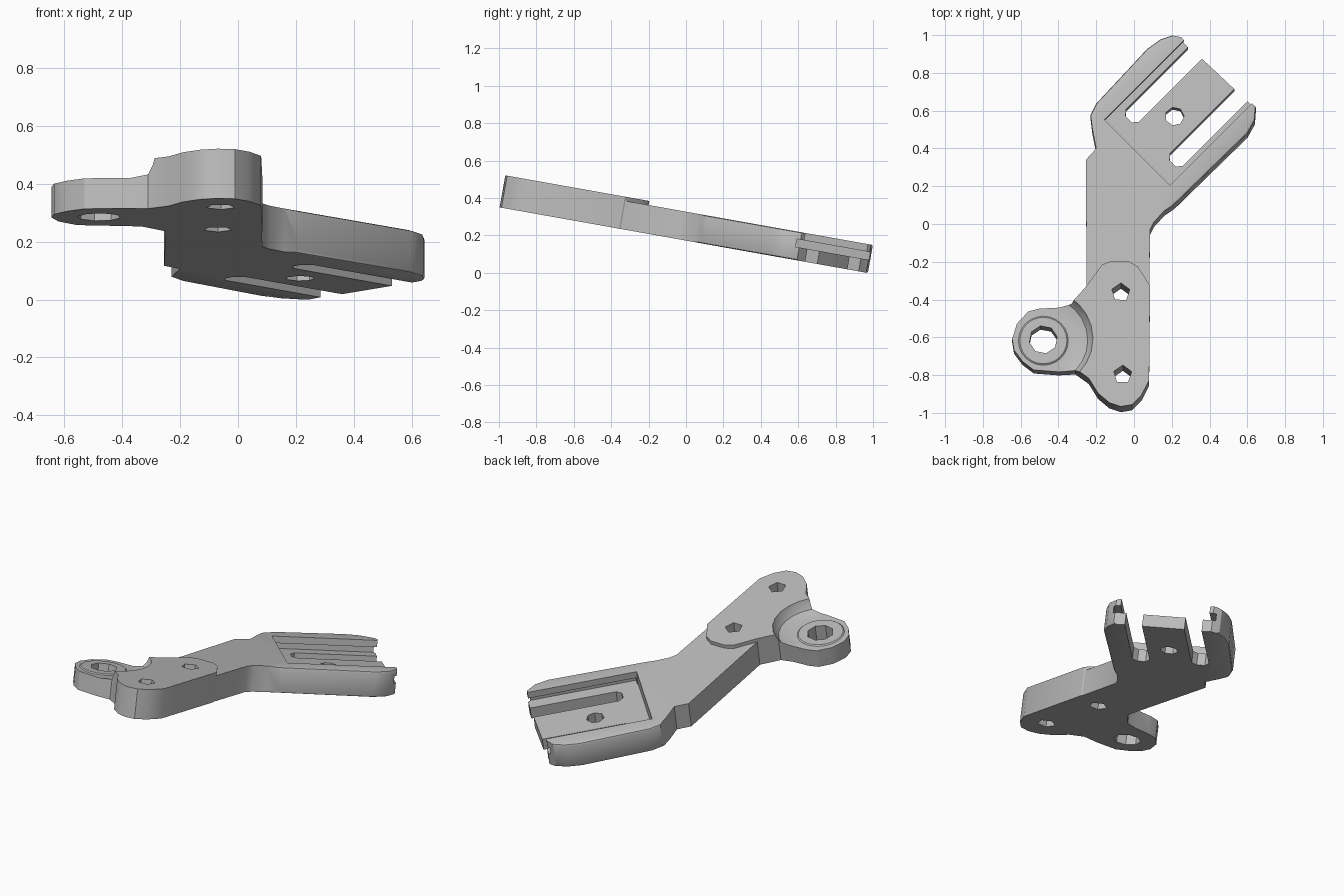
import bpy, bmesh, math
from mathutils import Matrix, Vector

if "Cube" in bpy.data.objects:
    bpy.data.objects.remove(bpy.data.objects["Cube"], do_unlink=True)

TILT = math.radians(10.1)
BODY, PAD, FLOOR = 0.152, 0.174, 0.07
R2 = math.sqrt(0.5)


def flat(x, y):
    """Plan position to position in the untilted plate."""
    return x, (y - 0.027) / 0.985


def fork(p, q):
    """Along / across the diagonal fork to plan position."""
    return (p - q) * R2, (p + q) * R2


def finish(bm, name):
    bmesh.ops.recalc_face_normals(bm, faces=bm.faces[:])
    mesh = bpy.data.meshes.new(name)
    bm.to_mesh(mesh)
    bm.free()
    ob = bpy.data.objects.new(name, mesh)
    bpy.context.collection.objects.link(ob)
    return ob


def prism(name, outline, low, high, edge_rule=None):
    bm = bmesh.new()
    base = bm.faces.new([bm.verts.new((*flat(x, y), low)) for x, y in outline])
    new = bmesh.ops.extrude_face_region(bm, geom=[base])["geom"]
    top = [v for v in new if isinstance(v, bmesh.types.BMVert)]
    bmesh.ops.translate(bm, verts=top, vec=(0, 0, high - low))
    if edge_rule:
        chosen = [e for e in bm.edges if edge_rule(e)]
        bmesh.ops.bevel(bm, geom=chosen, offset=0.022, segments=2, profile=0.5,
                        affect='EDGES', clamp_overlap=True)
    return finish(bm, name)


def lathe(name, centre, profile, sides, turn=0.0):
    """Closed solid of stacked rings, given as radius and height."""
    bm = bmesh.new()
    cx, cy = flat(*centre)
    rings = []
    for r, h in profile:
        angles = [turn + math.tau * i / sides for i in range(sides)]
        rings.append([bm.verts.new((cx + r * math.cos(a), cy + r * math.sin(a), h))
                      for a in angles])
    for a, b in zip(rings, rings[1:]):
        for i in range(sides):
            j = (i + 1) % sides
            bm.faces.new((a[i], a[j], b[j], b[i]))
    bm.faces.new(rings[0])
    bm.faces.new(rings[-1])
    return finish(bm, name)


def fork_box(name, p0, p1, q0, q1, low, high):
    corners = [fork(p0, q0), fork(p1, q0), fork(p1, q1), fork(p0, q1)]
    return prism(name, corners, low, high)


def combine(target, other, operation):
    other.hide_render = True
    mod = target.modifiers.new(operation, 'BOOLEAN')
    mod.operation, mod.solver, mod.object = operation, 'EXACT', other
    bpy.context.view_layer.objects.active = target
    bpy.ops.object.modifier_apply(modifier=mod.name)
    bpy.data.objects.remove(other, do_unlink=True)


def outer_fork_edge(e):
    a, b = e.verts
    if abs(a.co.z - b.co.z) > 0.01:
        return False
    m = (a.co + b.co) / 2
    p, q = (m.x + m.y) * R2, (m.y - m.x) * R2
    return p > 0.2 and abs(q - 0.26) > 0.3 and m.x > -0.235


# Stem and forked end
bracket = prism("bracket", [
    (.08, -.4), (.085, -.03), (.105, .01), (.16, .07), (.22, .11), (.6, .48),
    (.64, .55), (.645, .62), (.61, .655), (.53, .73), (.36, .89), (.28, .955),
    (.25, .99), (.2, 1.0), (.14, .98), (.07, .93), (-.2, .64), (-.23, .58),
    (-.22, .5), (-.2, .4), (-.255, .34), (-.25, -.4)], 0, BODY, outer_fork_edge)

# Raised mounting pad with the side ear
pad = prism("mounting_pad", [
    (.085, -.33), (.08, -.83), (.04, -.91), (-.01, -.96), (-.07, -.97),
    (-.13, -.95), (-.19, -.9), (-.24, -.82), (-.31, -.77), (-.4, -.775),
    (-.53, -.765), (-.59, -.72), (-.635, -.66), (-.645, -.6), (-.62, -.52),
    (-.56, -.455), (-.5, -.44), (-.4, -.435), (-.33, -.42), (-.25, -.33),
    (-.17, -.22), (-.12, -.2), (-.03, -.2), (.02, -.23)], 0, PAD)
combine(bracket, pad, 'UNION')

# Scooped seat that lowers the ear and leaves a thin raised ring
seat = lathe("ear_seat_cutter", (-.48, -.61),
             [(.125, .113), (.132, .107), (.2, .107), (.235, .12),
              (.255, .15), (.265, .18), (.265, .3)], 24)
combine(bracket, seat, 'DIFFERENCE')

# Fork pocket and the undercut rails in both arms
combine(bracket, fork_box("pocket_cutter", .28, 1.2, .01, .502, FLOOR, .3), 'DIFFERENCE')
combine(bracket, fork_box("rail_cutter", .285, 1.2, -.03, .54, FLOOR, .112), 'DIFFERENCE')

# Slots on both sides of the tongue, with rounded-off ends
for q0, q1 in ((.045, .14), (.375, .47)):
    ends = [(1.2, q0), (1.2, q1), (.41, q1), (.382, q1 - .025),
            (.382, q0 + .025), (.41, q0)]
    slot = prism("slot_cutter", [fork(p, q) for p, q in ends], -.1, .3)
    combine(bracket, slot, 'DIFFERENCE')

# Bolt holes
for centre, radius, sides, turn in (((-.07, -.365), .05, 5, .3), ((-.06, -.8), .05, 5, .3),
                                    ((-.48, -.605), .075, 8, .2), ((.215, .585), .05, 7, 0)):
    hole = lathe("hole_cutter", centre, [(radius, -.1), (radius, .3)], sides, turn)
    combine(bracket, hole, 'DIFFERENCE')

# Tilt the plate so its forked end touches the ground
bracket.data.transform(Matrix.Rotation(-TILT, 4, 'X'))
lowest = min(v.co.z for v in bracket.data.vertices)
bracket.data.transform(Matrix.Translation(Vector((0, 0, -lowest))))

# Plain grey finish
grey = bpy.data.materials.new("plain_grey")
grey.use_nodes = True
colour = (0.5, 0.5, 0.5, 1)
grey.diffuse_color = colour
grey.node_tree.nodes["Principled BSDF"].inputs["Base Color"].default_value = colour
bracket.data.materials.clear()
bracket.data.materials.append(grey)
for poly in bracket.data.polygons:
    poly.material_index = 0

bpy.ops.object.select_all(action='DESELECT')
bracket.select_set(True)
bpy.context.view_layer.objects.active = bracket
bpy.ops.object.shade_smooth_by_angle(angle=math.radians(30))
